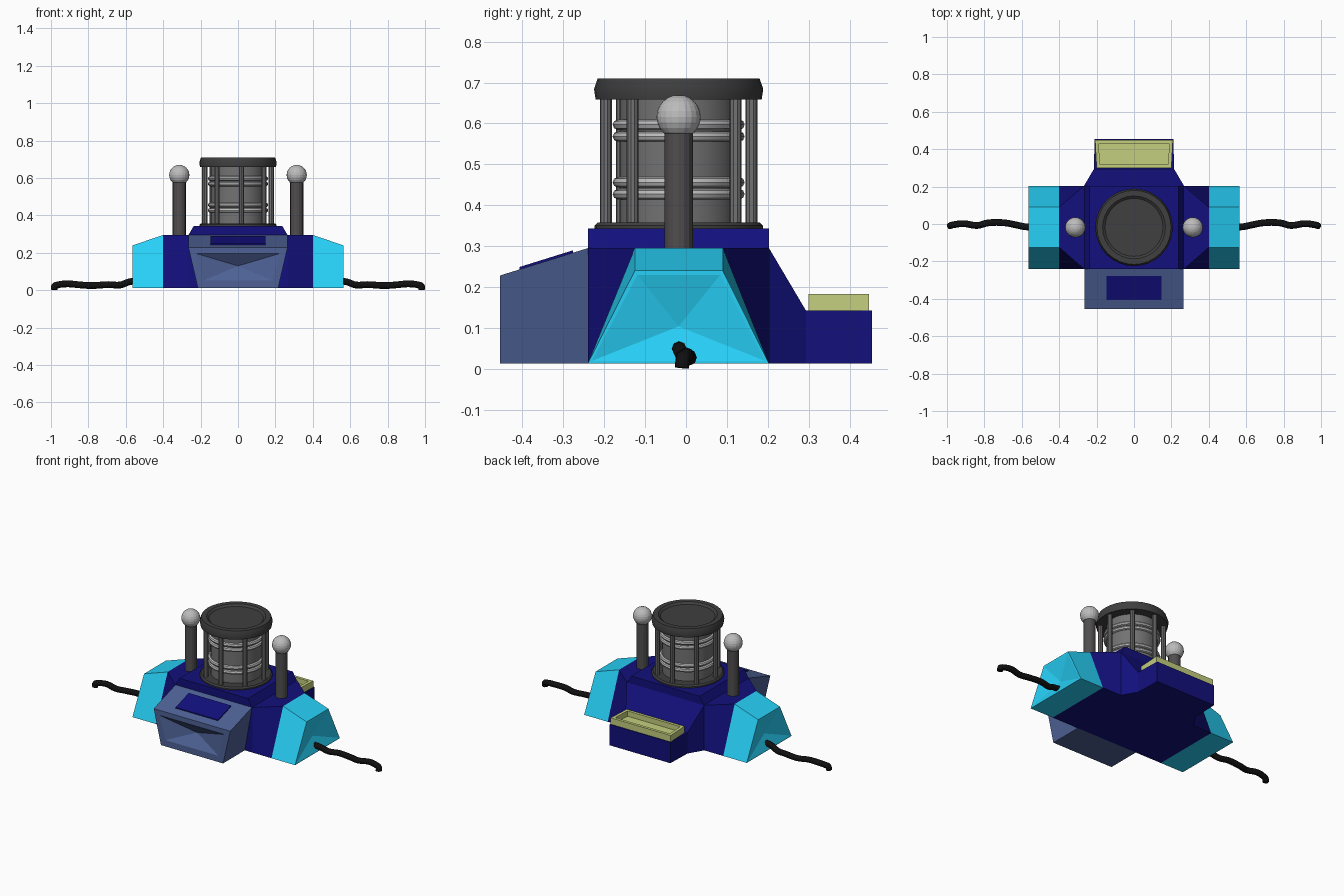
import bpy, bmesh
from math import sin, cos, pi, radians

if "Cube" in bpy.data.objects:
    bpy.data.objects.remove(bpy.data.objects["Cube"])

CY = -0.018  # centre line of the tower and poles


def material(name, r, g, b):
    m = bpy.data.materials.new(name)
    m.diffuse_color = (r, g, b, 1)
    m.use_nodes = True
    m.node_tree.nodes["Principled BSDF"].inputs["Base Color"].default_value = m.diffuse_color
    return m


NAVY = material("navy", 0.006, 0.005, 0.2)
CYAN = material("cyan", 0.02, 0.63, 0.93)
SLATE = material("slate", 0.075, 0.12, 0.3)
YELLOW = material("yellow", 0.55, 0.62, 0.21)
DARK = material("dark_grey", 0.05, 0.05, 0.05)
STEEL = material("steel", 0.17, 0.17, 0.17)
LIGHT = material("light_grey", 0.5, 0.5, 0.5)
POLE = material("pole_grey", 0.08, 0.075, 0.077)
BLACK = material("black", 0.005, 0.005, 0.005)


def finish(bm, name, mat):
    bmesh.ops.recalc_face_normals(bm, faces=bm.faces)
    me = bpy.data.meshes.new(name)
    bm.to_mesh(me)
    bm.free()
    ob = bpy.data.objects.new(name, me)
    bpy.context.collection.objects.link(ob)
    me.materials.append(mat)
    return ob


def loft(name, rings, mat, dent=None):
    """Skin matching rings; dent = (direction index, inset, depth) sinks a faceted hollow."""
    bm = bmesh.new()
    rows = [[bm.verts.new(p) for p in r] for r in rings]
    n = len(rows[0])
    for a, b in zip(rows, rows[1:]):
        for i in range(n):
            bm.faces.new((a[i], a[(i + 1) % n], b[(i + 1) % n], b[i]))
    bm.faces.new(rows[0])
    end = bm.faces.new(rows[-1])
    bmesh.ops.recalc_face_normals(bm, faces=bm.faces)
    if dent:
        inset, depth = dent
        normal = end.normal.copy()
        bmesh.ops.inset_region(bm, faces=[end], thickness=inset)
        poked = bmesh.ops.poke(bm, faces=[end])
        poked["verts"][0].co -= normal * depth
    return finish(bm, name, mat)


def lathe(name, profile, mat, n=32, closed=False):
    """Spin a (radius, z) profile around the tower axis."""
    bm = bmesh.new()
    rows = [[bm.verts.new((r * cos(2 * pi * i / n), CY + r * sin(2 * pi * i / n), z))
             for i in range(n)] for r, z in profile]
    pairs = list(zip(rows, rows[1:])) + ([(rows[-1], rows[0])] if closed else [])
    for a, b in pairs:
        for i in range(n):
            bm.faces.new((a[i], a[(i + 1) % n], b[(i + 1) % n], b[i]))
    if not closed:
        bm.faces.new(rows[0])
        bm.faces.new(rows[-1])
    return finish(bm, name, mat)


def rod(name, x, y, z0, z1, r, n, mat):
    bpy.ops.mesh.primitive_cylinder_add(vertices=n, radius=r, depth=z1 - z0,
                                        location=(x, y, (z0 + z1) / 2))
    ob = bpy.context.object
    ob.name = name
    ob.data.materials.append(mat)
    return ob


def section(x, front, back, top):
    return [(x, -0.24, 0.013), (x, 0.203, 0.013), (x, back, top), (x, front, top)]


def box_ring(y, half_bottom, half_top, z0, z1):
    return [(-half_bottom, y, z0), (half_bottom, y, z0), (half_top, y, z1), (-half_top, y, z1)]


# main hull, with corners cut away towards the sides
loft("main_hull", [section(-0.4, -0.125, 0.09, 0.295), section(-0.268, -0.24, 0.203, 0.295),
                   section(0.268, -0.24, 0.203, 0.295), section(0.4, -0.125, 0.09, 0.295)], NAVY)

# raised deck under the tower
loft("deck", [[(s * w, y, z) for s, y in ((-1, -0.24), (1, -0.24), (1, 0.203), (-1, 0.203))]
              for w, z in ((0.265, 0.295), (0.237, 0.343))], NAVY)

# rear ledge with its sloped shoulder
loft("rear_ledge", [box_ring(0.203, 0.268, 0.268, 0.013, 0.295),
                    box_ring(0.293, 0.215, 0.215, 0.013, 0.143),
                    box_ring(0.455, 0.21, 0.21, 0.013, 0.143)], NAVY)

# open tray on the ledge
outer = [(-0.2, 0.3), (0.2, 0.3), (0.208, 0.448), (-0.208, 0.448)]
inner = [(-0.183, 0.318), (0.183, 0.318), (0.188, 0.43), (-0.188, 0.43)]
loft("rear_tray", [[(x, y, z) for x, y in loop] for loop, z in
                   ((outer, 0.141), (outer, 0.183), (inner, 0.183), (inner, 0.15))], YELLOW)

# front console with hollow face
loft("front_console", [box_ring(-0.24, 0.215, 0.265, 0.013, 0.295),
                       box_ring(-0.455, 0.215, 0.265, 0.013, 0.228)], SLATE, (0.05, 0.05))

# slanted display plate on the console


def slope(y):
    return 0.295 + (y + 0.24) * 0.067 / 0.215


loft("console_display", [[(x, y, slope(y) + h) for x, y in
                          ((-0.147, -0.407), (0.147, -0.407), (0.147, -0.277), (-0.147, -0.277))]
                         for h in (-0.01, 0.006)], NAVY)

# side pods, poles and cables
CABLE = [(0.53, -0.017, 0.05), (0.58, -0.015, 0.045), (0.63, -0.005, 0.028), (0.69, 0.006, 0.03),
         (0.78, 0.006, 0.025), (0.84, -0.008, 0.028), (0.91, 0.002, 0.034), (0.965, -0.004, 0.028),
         (0.981, -0.008, 0.022), (0.982, -0.01, 0.002)]
for side, s in (("left", -1), ("right", 1)):
    loft(side + "_pod", [section(s * 0.4, -0.125, 0.09, 0.295),
                         section(s * 0.563, -0.125, 0.09, 0.24)], CYAN, (0.012, 0.035))
    rod(side + "_pole", s * 0.314, CY, 0.29, 0.59, 0.035, 16, POLE)
    bpy.ops.mesh.primitive_uv_sphere_add(segments=20, ring_count=12, radius=0.054,
                                         location=(s * 0.314, CY, 0.616))
    bpy.context.object.name = side + "_pole_ball"
    bpy.context.object.data.materials.append(LIGHT)
    curve = bpy.data.curves.new(side + "_cable", "CURVE")
    curve.dimensions = "3D"
    curve.bevel_depth = 0.018
    curve.bevel_resolution = 2
    curve.use_fill_caps = True
    curve.resolution_u = 4
    spline = curve.splines.new("BEZIER")
    spline.bezier_points.add(len(CABLE) - 1)
    for bp, (x, y, z) in zip(spline.bezier_points, CABLE):
        bp.co = (s * x, y, z)
        bp.handle_left_type = bp.handle_right_type = "AUTO"
    curve.materials.append(BLACK)
    bpy.context.collection.objects.link(bpy.data.objects.new(side + "_cable", curve))

# tower: foot, core, coils, posts and cap
lathe("tower_foot", [(0.206, 0.343), (0.206, 0.35), (0.198, 0.358), (0.15, 0.358)], DARK)
lathe("tower_core", [(0.145, 0.35), (0.145, 0.67)], STEEL)
for i, z in enumerate((0.427, 0.456, 0.568, 0.597)):
    ring = [(0.149 + 0.0125 * cos(k * pi / 4), z + 0.0125 * sin(k * pi / 4)) for k in range(8)]
    lathe("coil_%d" % (i + 1), ring, LIGHT, closed=True)
for k in range(8):
    a = radians(45 * k + 6)
    rod("tower_post_%d" % (k + 1), 0.179 * cos(a), CY + 0.179 * sin(a), 0.35, 0.665, 0.0145, 10, STEEL)
lathe("tower_cap", [(0.15, 0.658), (0.203, 0.658), (0.207, 0.684), (0.198, 0.71),
                    (0.168, 0.71), (0.155, 0.699)], DARK)

# smooth the round parts, keep edges sharp
bpy.ops.object.select_all(action="DESELECT")
for ob in bpy.data.objects:
    if ob.type == "MESH" and ob.name.startswith(("tower", "coil")):
        ob.select_set(True)
        bpy.context.view_layer.objects.active = ob
bpy.ops.object.shade_smooth_by_angle(angle=radians(30))
